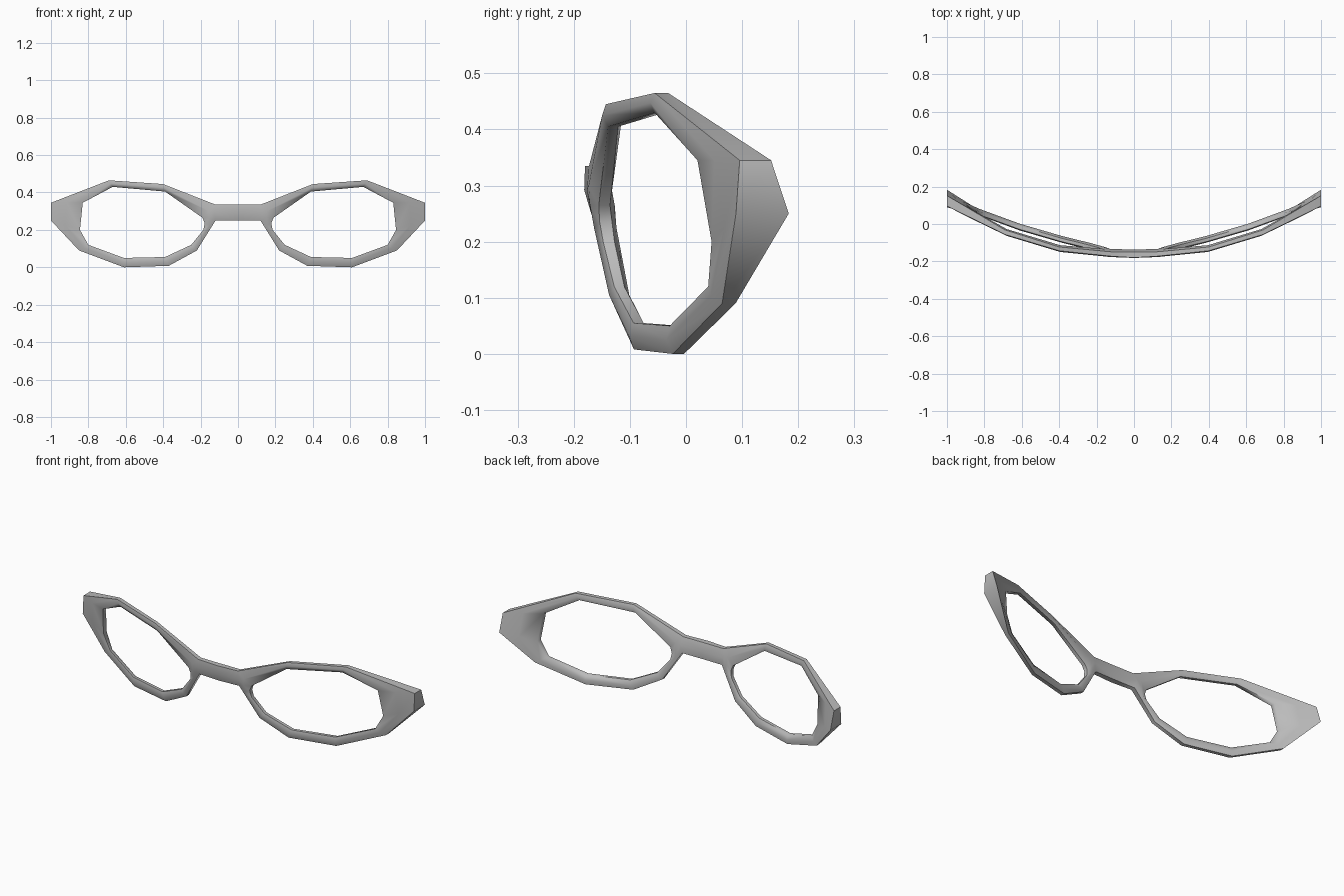
import bpy, bmesh, math

if "Cube" in bpy.data.objects:
    bpy.data.objects.remove(bpy.data.objects["Cube"], do_unlink=True)

mat = bpy.data.materials.new("frame grey")
mat.use_nodes = True
grey = (0.5, 0.5, 0.5, 1)
mat.diffuse_color = grey
mat.node_tree.nodes["Principled BSDF"].inputs["Base Color"].default_value = grey


def sweep(x, z):
    """Wrap-around curve of the frame, leaning back towards the bottom."""
    return -0.165 + 0.29 * x * x + 0.13 * (0.335 - z)


# Rim stations: outer x, z, inner x, z, half thickness, outer edge thickness
rim = [
    (0.12, 0.335, 0.19, 0.265, 0.020, 0.012),
    (0.40, 0.445, 0.39, 0.405, 0.018, 0.010),
    (0.69, 0.465, 0.67, 0.430, 0.018, 0.012),
    (1.00, 0.345, 0.83, 0.345, 0.026, 0.028),
    (1.00, 0.250, 0.845, 0.20, 0.028, 0.047),
    (0.85, 0.090, 0.80, 0.120, 0.018, 0.012),
    (0.61, 0.000, 0.61, 0.050, 0.018, 0.010),
    (0.37, 0.008, 0.39, 0.055, 0.018, 0.010),
    (0.22, 0.090, 0.25, 0.120, 0.018, 0.010),
    (0.12, 0.250, 0.185, 0.20, 0.020, 0.012),
    (0.13, 0.292, 0.178, 0.235, 0.022, 0.022),
]

bm = bmesh.new()


def point(x, z, offset):
    return bm.verts.new((x, sweep(x, z) + offset, z))


# Six-sided rim section at each station
sections = []
for ox, oz, ix, iz, h, e in rim:
    mx, mz = (ox + ix) / 2, (oz + iz) / 2
    sections.append([
        point(ox, oz, -e), point(mx, mz, -h), point(ix, iz, -h * 0.5),
        point(ix, iz, h * 0.5), point(mx, mz, h), point(ox, oz, e)])

n = len(sections)
for i in range(n):
    a, b = sections[i], sections[(i + 1) % n]
    for k in range(6):
        # The outer wall stays open where the bridge joins
        if k == 5 and i >= n - 2:
            continue
        m = (k + 1) % 6
        bm.faces.new((a[k], a[m], b[m], b[k]))

# Bridge half, from the rim to the centre plane
joins = [sections[0], sections[-1], sections[-2]]
centre = [(point(0, z, -e), point(0, z, e))
          for z, e in ((0.335, 0.015), (0.292, 0.022), (0.25, 0.015))]
for j in range(2):
    for side, k in ((0, 0), (1, 5)):
        bm.faces.new((joins[j][k], joins[j + 1][k],
                      centre[j + 1][side], centre[j][side]))
for j in (0, 2):
    bm.faces.new((joins[j][0], joins[j][5], centre[j][1], centre[j][0]))

bmesh.ops.recalc_face_normals(bm, faces=bm.faces)
mesh = bpy.data.meshes.new("spectacle_frame")
bm.to_mesh(mesh)
bm.free()
mesh.materials.append(mat)

frame = bpy.data.objects.new("spectacle_frame", mesh)
bpy.context.collection.objects.link(frame)
bpy.context.view_layer.objects.active = frame
frame.select_set(True)

# Mirror across the bridge, then smooth
mirror = frame.modifiers.new("Mirror", "MIRROR")
mirror.use_clip = True
bpy.ops.object.modifier_apply(modifier="Mirror")
bpy.ops.object.shade_smooth_by_angle(angle=math.radians(60))
